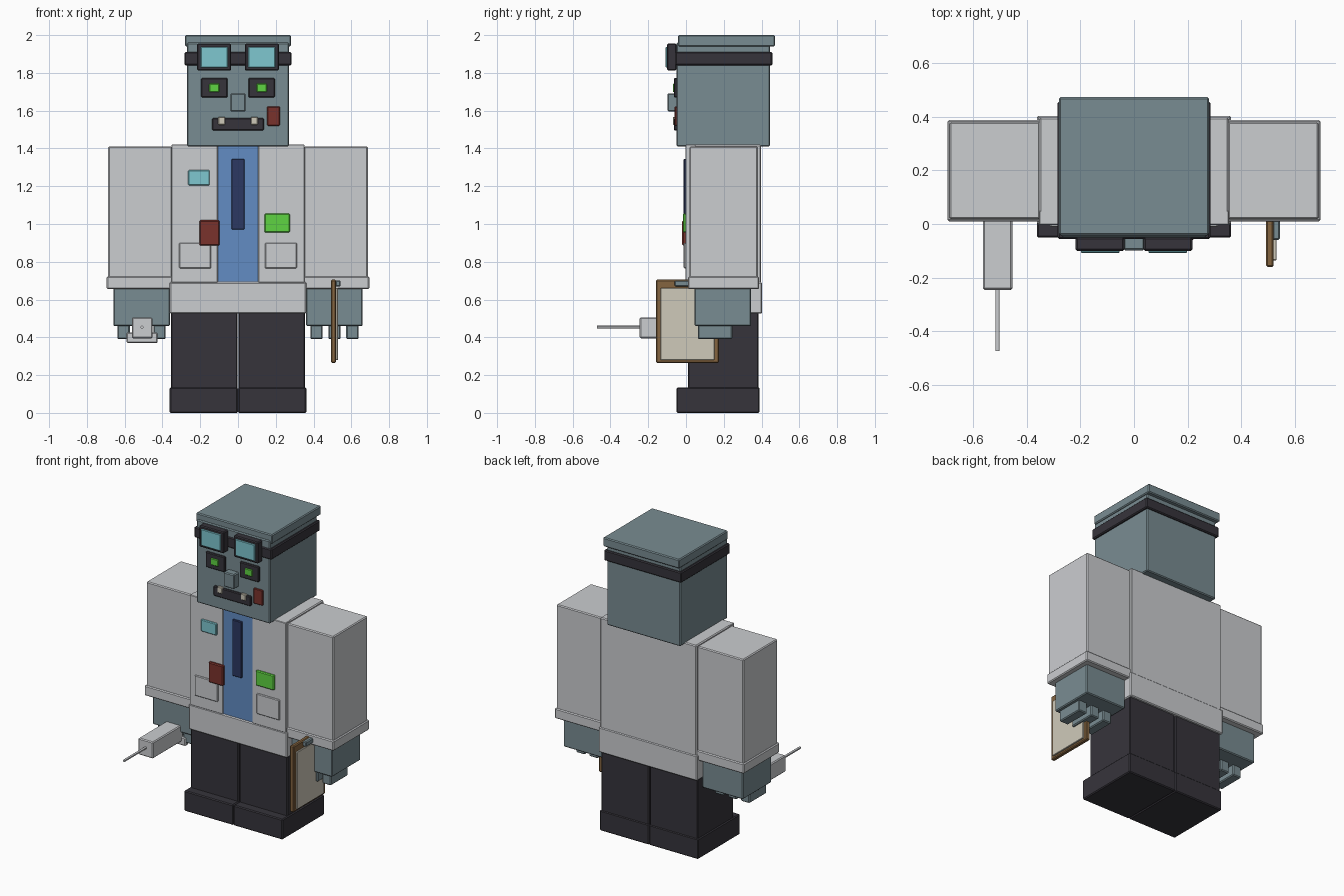
import bpy
from math import pi

cube = bpy.data.objects.get("Cube")
if cube:
    bpy.data.objects.remove(cube, do_unlink=True)


def material(name, *srgb):
    mat = bpy.data.materials.new(name)
    mat.use_nodes = True
    colour = [((c / 255 + 0.055) / 1.055) ** 2.4 for c in srgb] + [1]
    mat.diffuse_color = colour
    mat.node_tree.nodes["Principled BSDF"].inputs["Base Color"].default_value = colour
    return mat


SKIN = material("grey teal skin", 121, 140, 146)
COAT = material("pale grey coat", 203, 205, 208)
DARK = material("charcoal", 54, 52, 59)
BLUE = material("blue shirt", 98, 140, 196)
NAVY = material("navy tie", 44, 57, 98)
CYAN = material("pale cyan", 126, 199, 208)
GREEN = material("bright green", 95, 212, 66)
RED = material("dark red", 122, 50, 44)
BROWN = material("brown wood", 133, 101, 64)
PAPER = material("cream paper", 207, 202, 186)


def box(name, mat, x, y, z, bevel=0.006):
    """Box spanning the given (low, high) ranges, with small chamfers."""
    spans = (x, y, z)
    bpy.ops.mesh.primitive_cube_add(size=1, location=[(a + b) / 2 for a, b in spans])
    obj = bpy.context.object
    obj.name = name
    size = [abs(b - a) for a, b in spans]
    for v in obj.data.vertices:
        v.co = [c * s for c, s in zip(v.co, size)]
    obj.data.materials.append(mat)
    if bevel:
        mod = obj.modifiers.new("chamfer", "BEVEL")
        mod.width = min(bevel, min(size) * 0.2)
        mod.segments = 1
    return obj


def pair(name, mat, x, y, z, bevel=0.006):
    """Matching boxes on the left (+x) and right (-x)."""
    box("left_" + name, mat, x, y, z, bevel)
    box("right_" + name, mat, (-x[1], -x[0]), y, z, bevel)


# Legs and shoes
pair("leg", DARK, (0.003, 0.355), (0.01, 0.385), (0.12, 0.54))
pair("shoe", DARK, (0.001, 0.362), (-0.05, 0.39), (0, 0.135))

# Torso, shirt and coat
box("coat_body", COAT, (-0.353, 0.353), (0.005, 0.397), (0.68, 1.42))
box("coat_hem", COAT, (-0.362, 0.362), (-0.003, 0.402), (0.525, 0.692))
box("shirt_front", BLUE, (-0.107, 0.107), (-0.001, 0.05), (0.695, 1.415), 0)
pair("coat_panel", COAT, (0.107, 0.353), (-0.003, 0.05), (0.69, 1.42), 0.003)
box("tie", NAVY, (-0.035, 0.035), (-0.012, 0.01), (0.97, 1.345))
pair("coat_pocket", COAT, (0.143, 0.312), (-0.012, 0.01), (0.765, 0.9))
box("chest_badge", CYAN, (-0.265, -0.15), (-0.014, 0.01), (1.205, 1.285))
box("red_stain", RED, (-0.205, -0.098), (-0.02, 0.01), (0.885, 1.02))
box("green_stain", GREEN, (0.14, 0.275), (-0.017, 0.01), (0.955, 1.055))

# Arms, cuffs, hands and stubby fingers
pair("sleeve", COAT, (0.35, 0.687), (0.018, 0.38), (0.7, 1.41))
pair("cuff", COAT, (0.345, 0.695), (0.01, 0.387), (0.655, 0.722))
pair("hand", SKIN, (0.36, 0.66), (0.045, 0.345), (0.46, 0.67))
for i in range(3):
    start = 0.383 + i * 0.095
    pair(f"finger_{i + 1}", SKIN, (start, start + 0.065), (0.063, 0.245), (0.39, 0.47))

# Head
box("head", SKIN, (-0.27, 0.27), (-0.05, 0.445), (1.41, 1.96))
box("head_cap", SKIN, (-0.28, 0.28), (-0.042, 0.472), (1.94, 2.0))
box("goggle_strap", DARK, (-0.284, 0.284), (-0.056, 0.457), (1.84, 1.91))
pair("goggle_frame", DARK, (0.036, 0.217), (-0.1, -0.05), (1.813, 1.955))
pair("goggle_lens", CYAN, (0.054, 0.198), (-0.108, -0.09), (1.828, 1.938))

# Face
pair("eye_socket", DARK, (0.055, 0.195), (-0.064, -0.04), (1.67, 1.772))
pair("eye", GREEN, (0.098, 0.153), (-0.07, -0.05), (1.698, 1.743))
box("nose", SKIN, (-0.04, 0.04), (-0.098, -0.04), (1.595, 1.692))
box("mouth", DARK, (-0.137, 0.137), (-0.064, -0.04), (1.495, 1.56))
pair("tooth", PAPER, (0.068, 0.105), (-0.07, -0.05), (1.525, 1.567))
box("cheek_scar", RED, (0.154, 0.222), (-0.06, -0.04), (1.52, 1.622))

# Clipboard beside the left hand
box("clipboard", BROWN, (0.492, 0.52), (-0.16, 0.175), (0.265, 0.705))
box("clipboard_paper", PAPER, (0.515, 0.53), (-0.135, 0.15), (0.28, 0.66), 0.002)
box("clipboard_clip", SKIN, (0.515, 0.543), (-0.06, 0.075), (0.668, 0.702))

# Syringe in the right hand
box("syringe_barrel", COAT, (-0.562, -0.453), (-0.245, 0.07), (0.395, 0.505))
box("syringe_flange", COAT, (-0.59, -0.425), (0.055, 0.09), (0.37, 0.425))
bpy.ops.mesh.primitive_cylinder_add(vertices=12, radius=0.008, depth=0.24,
                                    location=(-0.508, -0.352, 0.454), rotation=(pi / 2, 0, 0))
needle = bpy.context.object
needle.name = "syringe_needle"
needle.data.materials.append(COAT)
bpy.ops.object.shade_smooth_by_angle()
